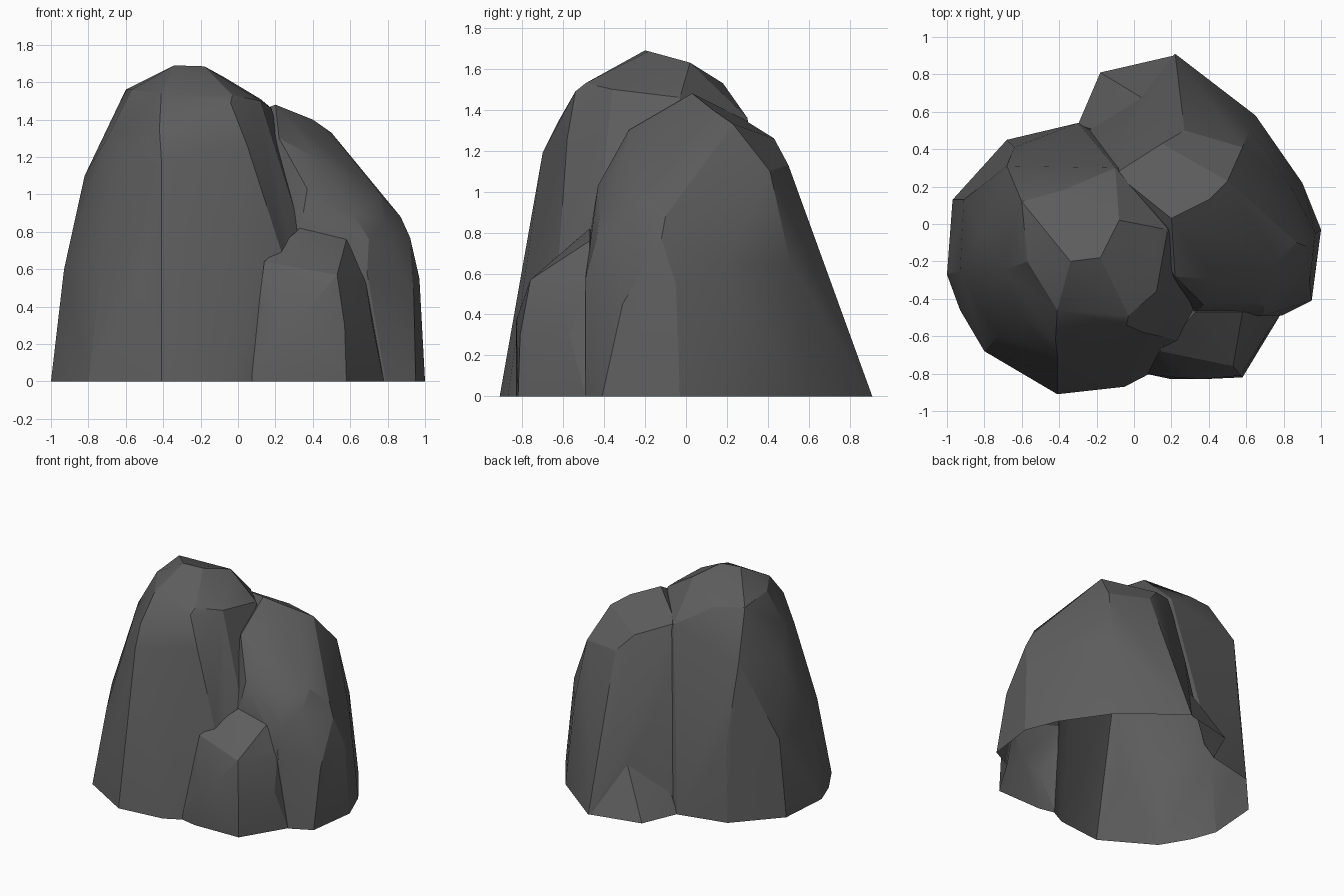
import bpy, bmesh, math

if "Cube" in bpy.data.objects:
    bpy.data.objects.remove(bpy.data.objects["Cube"])

def boulder(name, base, upper):
    """Faceted convex boulder: footprint outline (x, y) plus upper corners (x, y, z)."""
    bm = bmesh.new()
    for x, y in base:
        bm.verts.new((x, y, 0))
        bm.verts.new((x, y, -0.1))      # skirt, trimmed off later
    for p in upper:
        bm.verts.new(p)
    hull = bmesh.ops.convex_hull(bm, input=bm.verts[:])
    junk = {e for e in hull["geom_interior"] + hull["geom_unused"]
            if isinstance(e, bmesh.types.BMVert)}
    bmesh.ops.delete(bm, geom=list(junk), context='VERTS')
    bmesh.ops.recalc_face_normals(bm, faces=bm.faces[:])
    me = bpy.data.meshes.new(name)
    bm.to_mesh(me)
    bm.free()
    ob = bpy.data.objects.new(name, me)
    bpy.context.collection.objects.link(ob)
    return ob

# Tall boulder on the left
rock = boulder("rock",
    [(-1, -.27), (-.93, -.46), (-.8, -.68), (-.41, -.91), (-.05, -.87), (.2, -.74),
     (.38, -.4), (.3, .3), (-.3, .54), (-.68, .45), (-.97, .13)],
    [(-.93, -.25, .6), (-.73, -.6, .6), (-.52, -.77, .58), (-.2, -.76, .55), (.23, -.62, .7),
     (.34, -.43, .8), (-.27, .43, .65), (-.64, .41, .6), (-.91, .13, .6),
     (-.82, -.05, 1.1), (-.7, -.25, 1.3), (-.6, -.5, 1.2), (-.41, -.7, 1.19),
     (-.42, -.62, 1.35), (.05, -.58, 1.26), (-.04, -.54, 1.49), (-.03, -.49, 1.53),
     (-.41, -.46, 1.54), (-.57, -.2, 1.56), (-.6, .12, 1.56), (-.68, .31, 1.22),
     (-.34, -.2, 1.69), (-.18, -.18, 1.685), (-.08, .02, 1.63), (.12, -.05, 1.51),
     (.18, -.03, 1.46), (.12, -.36, 1.5), (-.38, .18, 1.53), (-.1, .3, 1.36)])

# Lower, wider boulder on the right and back
right = boulder("right_boulder",
    [(.4, -.5), (.79, -.49), (.95, -.41), (1, -.03), (.9, .22), (.65, .58), (.22, .91),
     (-.25, .52), (-.1, -.3)],
    [(.3, -.5, .6), (.69, -.49, .58), (.94, -.31, .45), (.92, -.2, .62), (.97, -.05, .55),
     (.84, .2, .65), (.62, .51, .65), (.2, .66, .67), (-.08, .48, .75), (.7, -.44, .76),
     (.62, -.42, .89), (.78, -.32, .85), (.37, -.43, 1.03), (.77, -.2, .99),
     (.87, -.1, .88), (.92, -.12, .77), (.7, .03, 1.08), (.22, -.28, 1.3), (.43, -.3, 1.19),
     (.2, .03, 1.48), (.4, .13, 1.4), (.5, .23, 1.33), (.58, .41, 1.1), (.27, .5, 1.13),
     (.15, .43, 1.26), (-.1, .27, 1.36)])

# Small boulder at the front foot
front = boulder("front_boulder",
    [(.06, -.8), (.2, -.83), (.58, -.82), (.72, -.6), (.78, -.49), (.7, -.3), (.1, -.4)],
    [(.22, -.82, .3), (.36, -.83, .37), (.57, -.81, .3), (.72, -.57, .3), (.14, -.68, .64),
     (.53, -.76, .57), (.33, -.47, .82), (.58, -.47, .76), (.68, -.48, .55), (.2, -.4, .7)])

# Low wedge at the back foot
back = boulder("back_foot",
    [(-.3, .53), (-.18, .81), (.21, .9), (.2, .3), (-.2, .3)],
    [(-.2, .5, .17), (.05, .67, .37), (.15, .4, .5)])

# Fuse the boulders into one shell
parts = (right, front, back)
for other in parts:
    mod = rock.modifiers.new("fuse", 'BOOLEAN')
    mod.operation, mod.solver, mod.object = 'UNION', 'EXACT', other
bpy.context.view_layer.update()
me = bpy.data.meshes.new_from_object(rock.evaluated_get(bpy.context.evaluated_depsgraph_get()))
rock.modifiers.clear()
rock.data = me
for other in parts:
    bpy.data.objects.remove(other)

# Trim flat at the ground, leave the underside open, merge near-flat triangles
bm = bmesh.new()
bm.from_mesh(me)
bmesh.ops.bisect_plane(bm, geom=bm.verts[:] + bm.edges[:] + bm.faces[:], dist=1e-5,
                       plane_co=(0, 0, 0), plane_no=(0, 0, 1), clear_inner=True)
bmesh.ops.dissolve_limit(bm, angle_limit=math.radians(4), verts=bm.verts[:], edges=bm.edges[:])
bm.to_mesh(me)
bm.free()

# Dark stone
stone = bpy.data.materials.new("dark_stone")
stone.diffuse_color = (.11, .11, .11, 1)
stone.use_nodes = True
stone.node_tree.nodes["Principled BSDF"].inputs["Base Color"].default_value = stone.diffuse_color
me.materials.clear()
me.materials.append(stone)

# Soft facets with crisp ridges
bpy.context.view_layer.objects.active = rock
rock.select_set(True)
bpy.ops.object.shade_smooth_by_angle(angle=math.radians(20))
